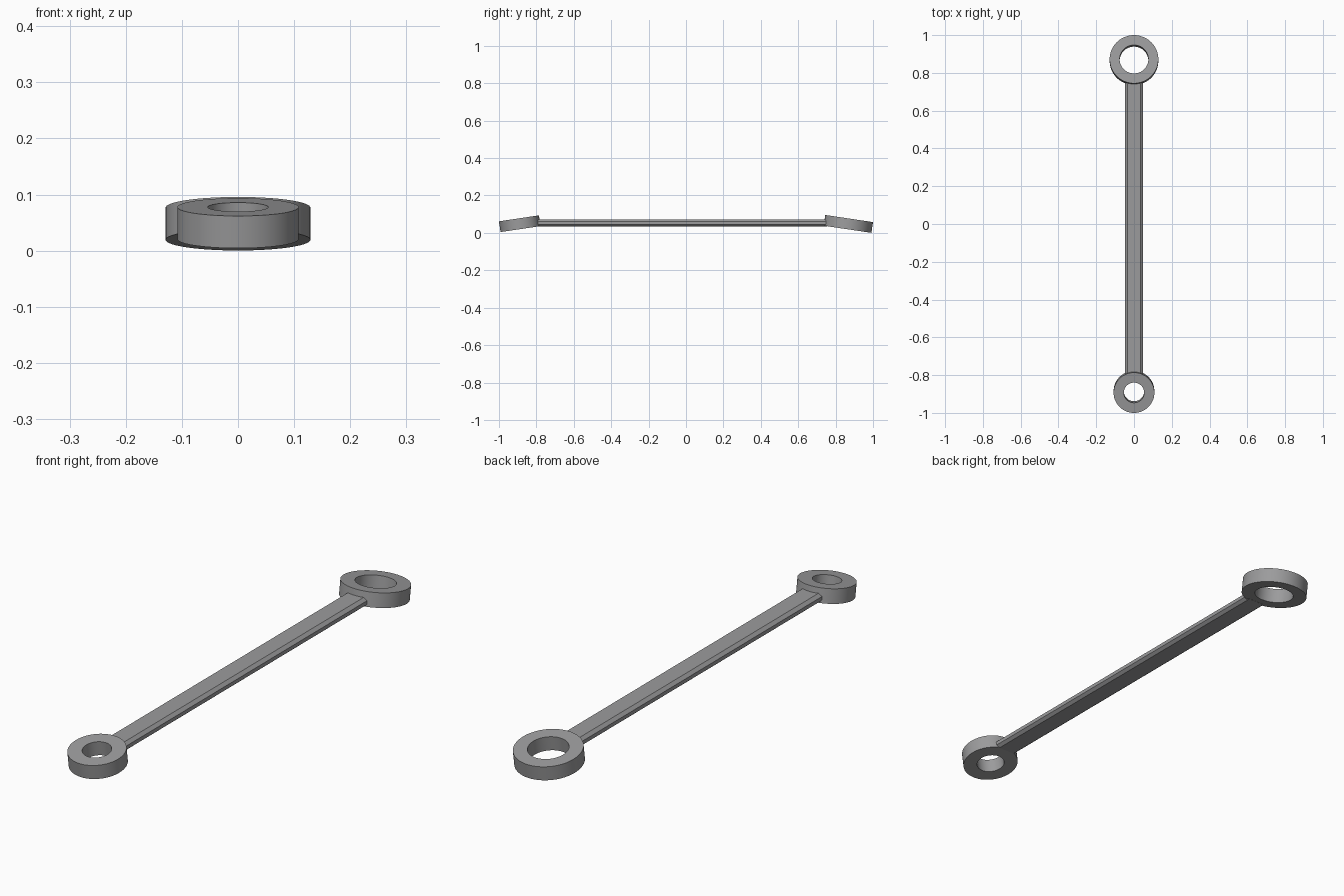
import bpy, bmesh, math
from mathutils import Matrix

if "Cube" in bpy.data.objects:
    bpy.data.objects.remove(bpy.data.objects["Cube"])

steel = bpy.data.materials.new("steel_grey")
steel.diffuse_color = (0.33, 0.33, 0.335, 1)
steel.use_nodes = True
steel.node_tree.nodes["Principled BSDF"].inputs["Base Color"].default_value = steel.diffuse_color


def finish(name, bm):
    bmesh.ops.recalc_face_normals(bm, faces=bm.faces)
    mesh = bpy.data.meshes.new(name)
    bm.to_mesh(mesh)
    bm.free()
    mesh.materials.append(steel)
    obj = bpy.data.objects.new(name, mesh)
    bpy.context.collection.objects.link(obj)
    return obj


def ring(name, y, z, outer, inner, thick, tilt, sides=72):
    """Flat ring with a round hole, tilted about x."""
    bm = bmesh.new()
    section = [(inner, -thick / 2), (outer, -thick / 2),
               (outer, thick / 2), (inner, thick / 2)]
    loops = []
    for i in range(sides):
        a = math.tau * i / sides
        loops.append([bm.verts.new((r * math.cos(a), r * math.sin(a), h))
                      for r, h in section])
    for i in range(sides):
        a, b = loops[i], loops[(i + 1) % sides]
        for k in range(4):
            n = (k + 1) % 4
            bm.faces.new((a[k], b[k], b[n], a[n]))
    bm.transform(Matrix.Translation((0, y, z)) @ Matrix.Rotation(math.radians(tilt), 4, 'X'))
    obj = finish(name, bm)
    bpy.ops.object.select_all(action='DESELECT')
    obj.select_set(True)
    bpy.context.view_layer.objects.active = obj
    bpy.ops.object.shade_smooth_by_angle(angle=math.radians(30))


# box ends, both sloping down towards the tips
ring("small_ring_end", -0.889, 0.049, 0.108, 0.054, 0.058, 8.5)
ring("large_ring_end", 0.868, 0.048, 0.129, 0.076, 0.058, -8.5)

# handle: chamfered bar between the rings
half = [(0.036, 0.035), (0.048, 0.045), (0.048, 0.06), (0.035, 0.071)]
profile = half + [(-x, z) for x, z in reversed(half)]
bm = bmesh.new()
ends = [[bm.verts.new((x, y, z)) for x, z in profile] for y in (-0.80, 0.755)]
for end in ends:
    bm.faces.new(end)
for k in range(len(profile)):
    n = (k + 1) % len(profile)
    bm.faces.new((ends[0][k], ends[0][n], ends[1][n], ends[1][k]))
finish("handle", bm)
